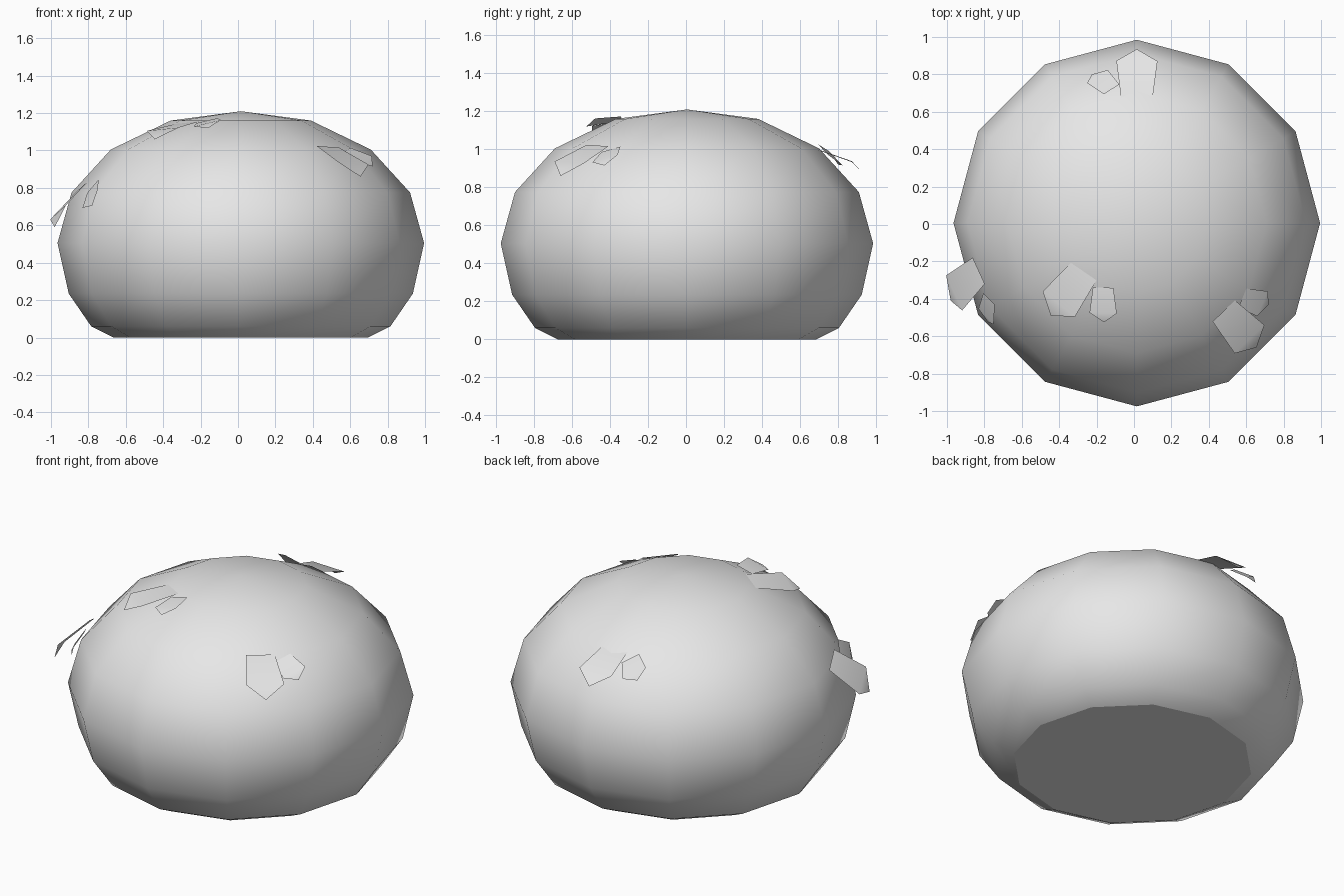
import bpy
import bmesh
import math
from mathutils import Vector

cube = bpy.data.objects.get("Cube")
if cube:
    bpy.data.objects.remove(cube, do_unlink=True)

grey = bpy.data.materials.new("plain grey")
grey.use_nodes = True
color = (0.8, 0.8, 0.8, 1.0)
grey.diffuse_color = color
grey.node_tree.nodes["Principled BSDF"].inputs["Base Color"].default_value = color

SIDES = 12
CENTRE = Vector((0.015, 0.005, 0))


def finish(name, bm):
    """Turn a bmesh into a named grey object."""
    mesh = bpy.data.meshes.new(name)
    bm.to_mesh(mesh)
    bm.free()
    mesh.materials.append(grey)
    obj = bpy.data.objects.new(name, mesh)
    bpy.context.collection.objects.link(obj)
    return obj


def build_body(profile, top):
    """Lathe a (radius, height) profile into a smooth flat-bottomed dome."""
    bm = bmesh.new()
    rings = []
    for radius, height in profile:
        ring = []
        for i in range(SIDES):
            a = math.tau * i / SIDES
            offset = Vector((radius * math.cos(a), radius * math.sin(a), height))
            ring.append(bm.verts.new(CENTRE + offset))
        rings.append(ring)
    apex = bm.verts.new(CENTRE + Vector((0, 0, top)))
    for i in range(SIDES):
        j = (i + 1) % SIDES
        for low, high in zip(rings, rings[1:]):
            bm.faces.new((low[i], low[j], high[j], high[i]))
        bm.faces.new((rings[-1][i], rings[-1][j], apex))
    for face in bm.faces:
        face.smooth = True
    # flat underside with a crisp rim
    base = bm.faces.new(list(reversed(rings[0])))
    for edge in base.edges:
        edge.smooth = False
    return finish("body", bm)


def build_flake(name, root, tip, half_width, lift):
    """Five-cornered flake: narrow root, raised wide shoulders, pointed tip."""
    root, tip = Vector(root), Vector(tip)
    along = tip - root
    outward = (root + tip) / 2 - Vector((0, 0, 0.5))
    side = along.cross(outward).normalized()
    normal = side.cross(along).normalized()
    shoulder = root + along * 0.72 + normal * lift
    bm = bmesh.new()
    corners = [root - side * half_width * 0.75, shoulder - side * half_width,
               tip, shoulder + side * half_width, root + side * half_width * 0.75]
    a, b, c, d, e = [bm.verts.new(p) for p in corners]
    bm.faces.new((a, b, d, e))
    bm.faces.new((b, c, d))
    for face in bm.faces:
        face.smooth = True
        face.normal_update()
        if face.normal.dot(outward) < 0:
            face.normal_flip()
    return finish(name, bm)


# rounded body
build_body([(0.68, 0), (0.8, 0.06), (0.92, 0.235), (0.98, 0.505),
            (0.905, 0.775), (0.695, 1.005), (0.375, 1.16)], 1.21)

# pairs of flakes: place, large root, large tip, small root, small tip
pairs = [
    ("top", (-0.265, -0.25, 1.15), (-0.445, -0.49, 1.06),
     (-0.165, -0.34, 1.16), (-0.16, -0.525, 1.12)),
    ("left", (0.48, -0.465, 1.02), (0.655, -0.66, 0.86),
     (0.58, -0.395, 1.0), (0.72, -0.43, 0.915)),
    ("right", (-0.83, -0.25, 0.81), (-0.98, -0.41, 0.59),
     (-0.775, -0.4, 0.81), (-0.78, -0.525, 0.705)),
    ("back", (0.015, 0.66, 1.01), (0.015, 0.935, 0.87),
     (-0.12, 0.72, 1.0), (-0.225, 0.8, 0.92)),
]
for place, root, tip, small_root, small_tip in pairs:
    build_flake(place + "_large_flake", root, tip, 0.11, 0.03)
    build_flake(place + "_small_flake", small_root, small_tip, 0.075, 0.015)
